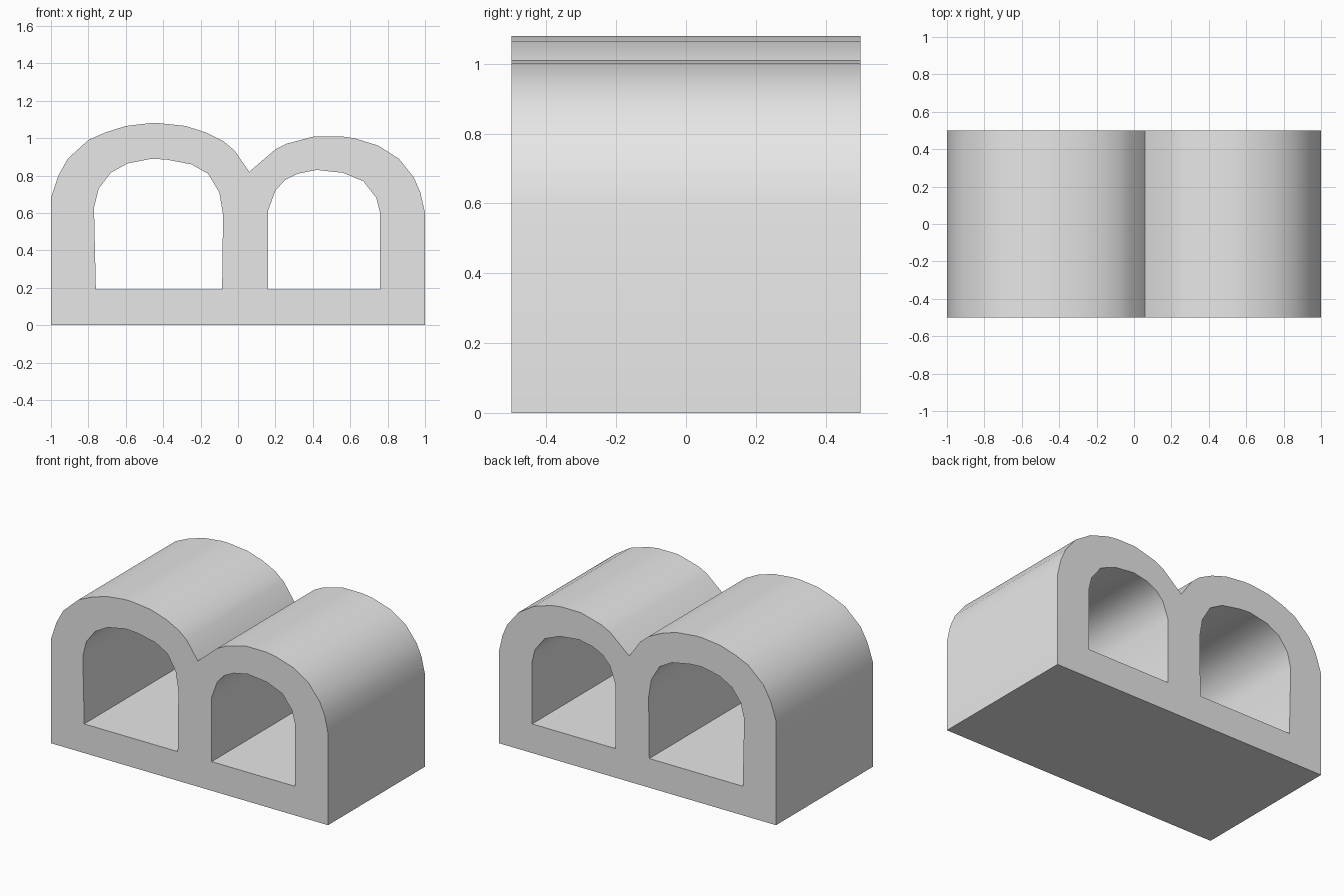
import bpy
import bmesh
from math import radians

cube = bpy.data.objects.get("Cube")
if cube:
    bpy.data.objects.remove(cube, do_unlink=True)

DEPTH = 1.0

# Outer silhouette: two unequal arches meeting in a valley
outline = [(-1, 0), (-1, .68), (-.96, .8), (-.91, .89), (-.8, .99), (-.71, 1.03),
           (-.6, 1.065), (-.47, 1.08), (-.42, 1.08), (-.28, 1.065), (-.17, 1.03),
           (-.08, .985), (-.02, .935), (.06, .82), (.2, .94), (.26, .97),
           (.41, 1.01), (.55, 1.01), (.62, 1), (.75, .96), (.86, .89),
           (.94, .79), (.975, .71), (1, .6), (1, 0)]

# Tunnel openings
large_opening = [(-.76, .19), (-.77, .63), (-.745, .73), (-.68, .815), (-.59, .865),
                 (-.46, .89), (-.38, .885), (-.25, .86), (-.16, .81), (-.1, .71),
                 (-.08, .59), (-.085, .19)]
small_opening = [(.16, .19), (.16, .61), (.2, .72), (.25, .775), (.32, .81),
                 (.42, .83), (.56, .815), (.67, .77), (.74, .68), (.76, .6), (.76, .19)]


def add_loop(bm, points):
    verts = [bm.verts.new((x, -DEPTH / 2, z)) for x, z in points]
    return [bm.edges.new((v, verts[i - 1])) for i, v in enumerate(verts)]


# Fill the front wall around the openings, then extrude it to the back
bm = bmesh.new()
edges = []
for loop in (outline, large_opening, small_opening):
    edges += add_loop(bm, loop)
bmesh.ops.triangle_fill(bm, edges=edges, use_beauty=True, normal=(0, -1, 0))
front = bm.faces[:]
result = bmesh.ops.extrude_face_region(bm, geom=front, use_keep_orig=True)
back_verts = [g for g in result["geom"] if isinstance(g, bmesh.types.BMVert)]
bmesh.ops.translate(bm, verts=back_verts, vec=(0, DEPTH, 0))
bmesh.ops.recalc_face_normals(bm, faces=bm.faces)

mesh = bpy.data.meshes.new("double_arch_tunnel")
bm.to_mesh(mesh)
bm.free()
tunnel = bpy.data.objects.new("double_arch_tunnel", mesh)
bpy.context.collection.objects.link(tunnel)

# Plain grey material
grey = bpy.data.materials.new("light_grey")
grey.use_nodes = True
color = (.8, .8, .8, 1)
grey.diffuse_color = color
grey.node_tree.nodes["Principled BSDF"].inputs["Base Color"].default_value = color
mesh.materials.append(grey)

# Smooth arches with crisp rims and corners
bpy.ops.object.select_all(action="DESELECT")
tunnel.select_set(True)
bpy.context.view_layer.objects.active = tunnel
bpy.ops.object.shade_smooth_by_angle(angle=radians(40))
